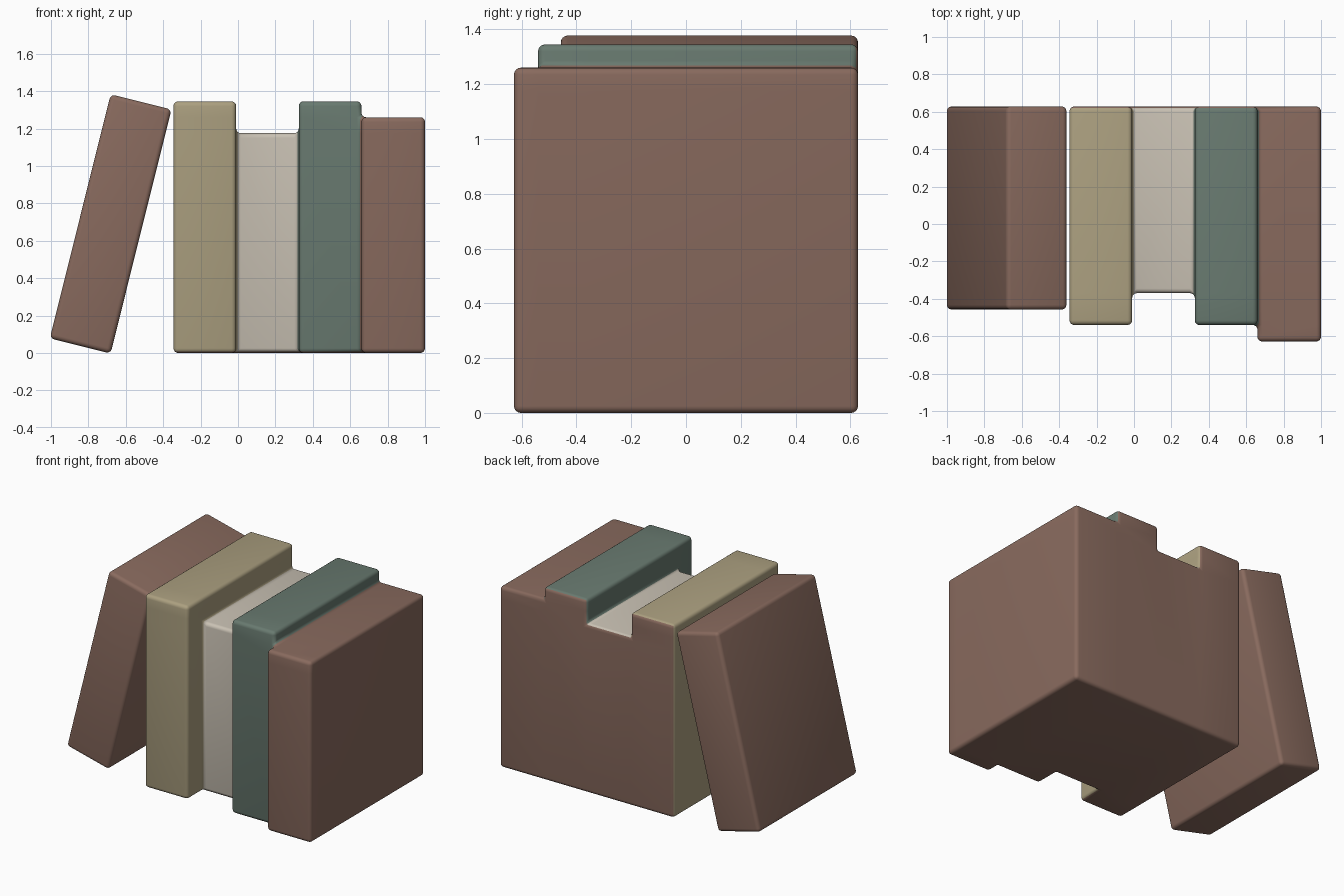
import bpy, bmesh
from math import radians

if "Cube" in bpy.data.objects:
    bpy.data.objects.remove(bpy.data.objects["Cube"])


def material(name, rgb):
    m = bpy.data.materials.new(name)
    m.diffuse_color = (*rgb, 1)
    m.use_nodes = True
    m.node_tree.nodes["Principled BSDF"].inputs["Base Color"].default_value = m.diffuse_color
    return m


brown = material("brown", (0.25, 0.145, 0.112))
tan = material("tan", (0.41, 0.35, 0.215))
cream = material("cream", (0.58, 0.53, 0.45))
green = material("green", (0.14, 0.195, 0.162))


def finish(bm, name, mats):
    me = bpy.data.meshes.new(name)
    bm.to_mesh(me)
    bm.free()
    ob = bpy.data.objects.new(name, me)
    bpy.context.collection.objects.link(ob)
    for m in mats:
        me.materials.append(m)
    # softly rounded edges
    bev = ob.modifiers.new("rounding", 'BEVEL')
    bev.width, bev.segments, bev.limit_method = 0.025, 4, 'ANGLE'
    bpy.ops.object.select_all(action='DESELECT')
    ob.select_set(True)
    bpy.context.view_layer.objects.active = ob
    bpy.ops.object.modifier_apply(modifier=bev.name)
    bpy.ops.object.shade_smooth_by_angle(angle=radians(40))
    return ob


# Standing books: one stepped block, (front y, top z, material slot) per book
BACK = 0.628
books = [(-0.54, 1.345, 1), (-0.37, 1.175, 2), (-0.54, 1.345, 3), (-0.628, 1.26, 0)]
xs = [-0.345, -0.01, 0.325, 0.66, 1.0]
ys = sorted({b[0] for b in books} | {BACK})
zs = sorted({b[1] for b in books} | {0.0})
grid = (xs, ys, zs)


def filled(c):
    i, j, k = c
    return 0 <= i < 4 and j < len(ys) - 1 and 0 <= k and j >= 0 and k < len(zs) - 1 \
        and ys[j] >= books[i][0] and zs[k + 1] <= books[i][1]


bm = bmesh.new()
verts = {}


def vert(c):
    if c not in verts:
        verts[c] = bm.verts.new([grid[a][c[a]] for a in range(3)])
    return verts[c]


# outer skin of the block; back and underside are brown throughout
for i in range(4):
    for j in range(len(ys) - 1):
        for k in range(len(zs) - 1):
            if not filled((i, j, k)):
                continue
            for axis in range(3):
                for side in (0, 1):
                    nb = [i, j, k]
                    nb[axis] += 1 if side else -1
                    if filled(nb):
                        continue
                    u, v = (axis + 1) % 3, (axis + 2) % 3
                    ring = []
                    for du, dv in ((0, 0), (1, 0), (1, 1), (0, 1)):
                        c = [i, j, k]
                        c[axis] += side
                        c[u] += du
                        c[v] += dv
                        ring.append(vert(tuple(c)))
                    f = bm.faces.new(ring if side else ring[::-1])
                    plain = (axis, side) in ((1, 1), (2, 0))
                    f.material_index = 0 if plain else books[i][2]
bmesh.ops.dissolve_limit(bm, angle_limit=0.01, verts=bm.verts[:], edges=bm.edges[:],
                         delimit={'MATERIAL'})
finish(bm, "standing_books", [brown, tan, cream, green])

# Leaning book
bm = bmesh.new()
bmesh.ops.create_cube(bm, size=1)
bmesh.ops.scale(bm, vec=(0.335, BACK + 0.457, 1.345), verts=bm.verts)
lean = finish(bm, "leaning_book", [brown])
lean.location = (-0.681, (BACK - 0.457) / 2, 0.69)
lean.rotation_euler.y = radians(14)
